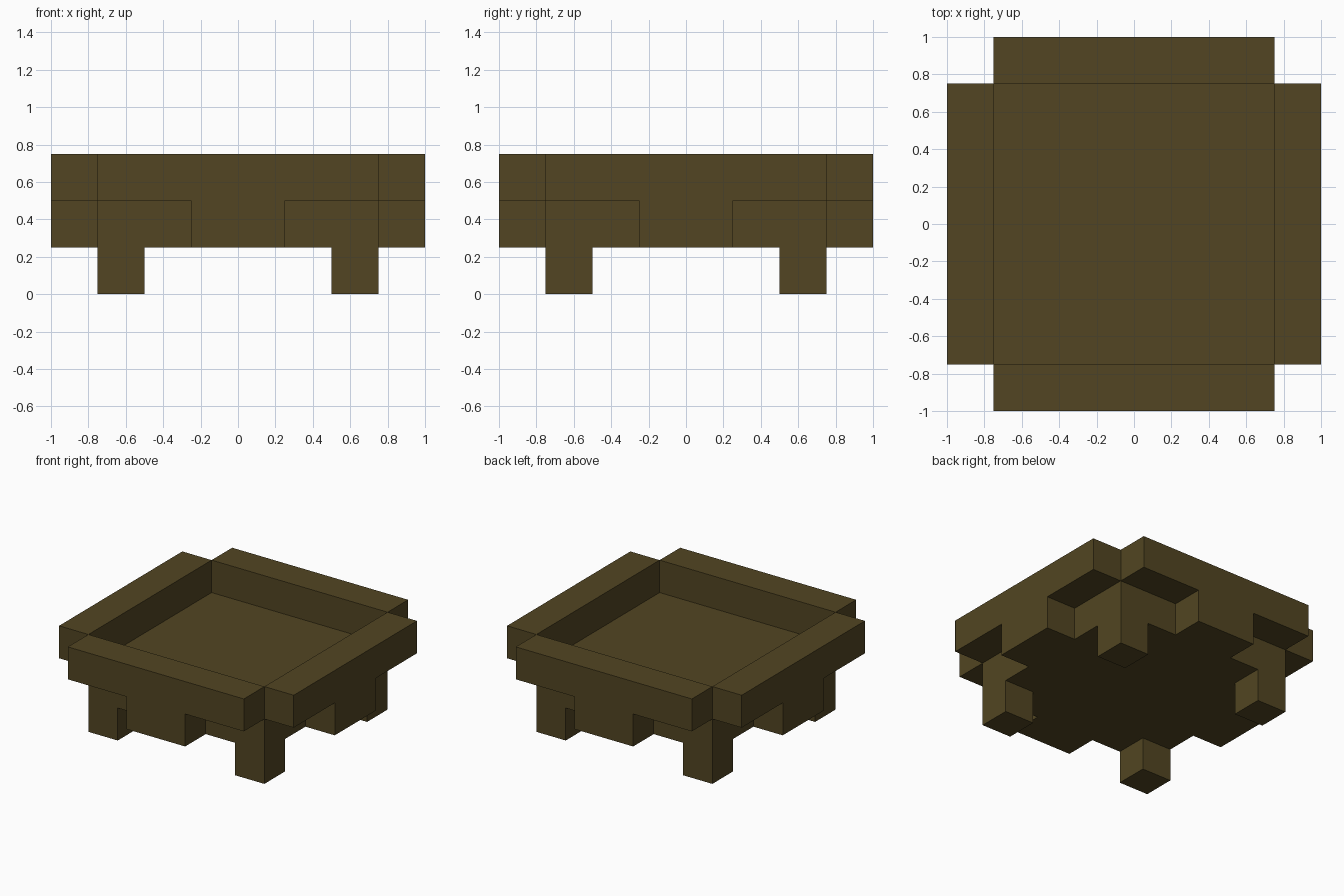
import bpy
from math import pi, cos, sin
from mathutils import Matrix, Vector

default = bpy.data.objects.get("Cube")
if default:
    bpy.data.objects.remove(default, do_unlink=True)

# Single dark wood colour
wood = bpy.data.materials.new("dark_olive_wood")
wood.use_nodes = True
colour = (0.084, 0.060, 0.016, 1)
wood.diffuse_color = colour
shader = wood.node_tree.nodes["Principled BSDF"]
shader.inputs["Base Color"].default_value = colour
shader.inputs["Roughness"].default_value = 0.9

U = 0.25  # grid unit shared by every part


def box(name, low, high, turn=0):
    """Box between two corners in grid units, turned about z."""
    low, high = Vector(low) * U, Vector(high) * U
    bpy.ops.mesh.primitive_cube_add(size=1)
    part = bpy.context.object
    part.name = part.data.name = name
    size = high - low
    part.data.transform(Matrix.Rotation(turn, 4, "Z")
                        @ Matrix.Translation((low + high) / 2)
                        @ Matrix.Diagonal((*size, 1)))
    part.data.materials.append(wood)


# Tray floor
box("tray_floor", (-3, -3, 1), (3, 3, 2))

# Each side: raised rim, bracket beneath it, and a corner leg
for i, side in enumerate(("front", "left", "back", "right")):
    turn = i * pi / 2
    box(side + "_rim", (-3, -4, 2), (3, -3, 3), turn)
    box(side + "_bracket", (-1, -4, 1), (1, -3, 2), turn)
    box(side + "_corner_leg", (2, -3, 0), (3, -2, 1), turn)
